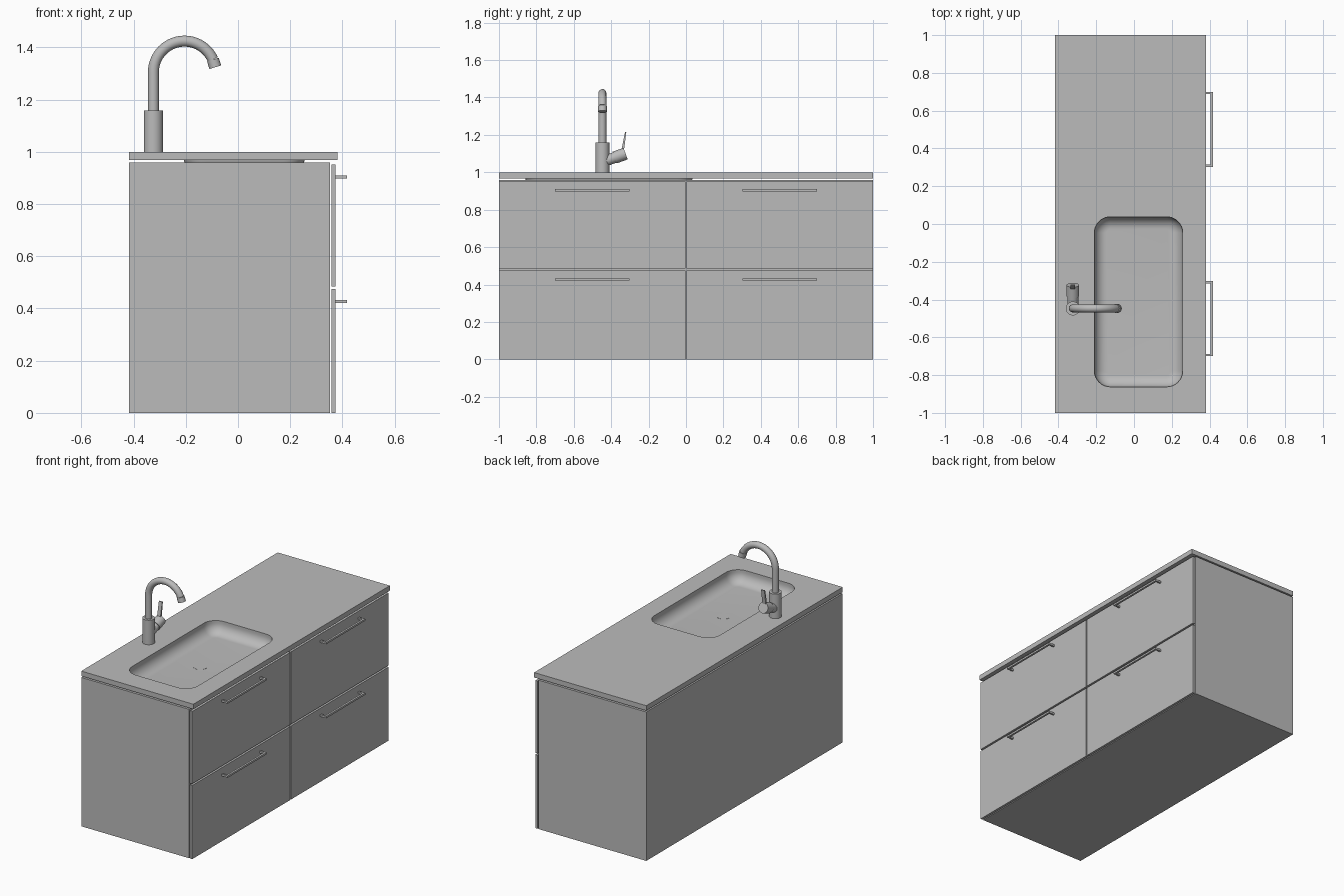
import bpy
import bmesh
from math import sin, cos, pi, radians
from mathutils import Vector

if "Cube" in bpy.data.objects:
    bpy.data.objects.remove(bpy.data.objects["Cube"], do_unlink=True)

grey = bpy.data.materials.new("plain grey")
grey.use_nodes = True
colour = (0.5, 0.5, 0.5, 1)
grey.diffuse_color = colour
grey.node_tree.nodes["Principled BSDF"].inputs["Base Color"].default_value = colour


def finish(obj, smooth=False):
    obj.data.materials.append(grey)
    if smooth:
        bpy.ops.object.select_all(action="DESELECT")
        obj.select_set(True)
        bpy.context.view_layer.objects.active = obj
        bpy.ops.object.shade_smooth_by_angle(angle=radians(35))
    return obj


def from_bmesh(name, bm, smooth=False):
    mesh = bpy.data.meshes.new(name)
    bm.to_mesh(mesh)
    bm.free()
    obj = bpy.data.objects.new(name, mesh)
    bpy.context.collection.objects.link(obj)
    return finish(obj, smooth)


def add_box(bm, lo, hi):
    lo, hi = Vector(lo), Vector(hi)
    verts = bmesh.ops.create_cube(bm, size=1)["verts"]
    for v in verts:
        v.co = (lo + hi) / 2 + v.co * (hi - lo)


def boxes(name, *bounds):
    bm = bmesh.new()
    for lo, hi in bounds:
        add_box(bm, lo, hi)
    return from_bmesh(name, bm)


def cylinder(name, start, end, radius, end_radius=None):
    start, end = Vector(start), Vector(end)
    axis = end - start
    bpy.ops.mesh.primitive_cone_add(vertices=32, radius1=radius,
                                    radius2=end_radius or radius,
                                    depth=axis.length, location=(start + end) / 2,
                                    rotation=axis.to_track_quat("Z", "Y").to_euler())
    obj = bpy.context.object
    obj.name = name
    return finish(obj, True)


# Cabinet: open-topped carcass, so the basin can hang inside
BACK, FRONT, TOP, T = -0.417, 0.352, 0.959, 0.02
boxes("cabinet",
      ((BACK, -1, 0), (FRONT, 1, T)),
      ((BACK, -1, T), (BACK + T, 1, TOP)),
      ((FRONT - T, -1, T), (FRONT, 1, TOP)),
      ((BACK + T, -1, T), (FRONT - T, T - 1, TOP)),
      ((BACK + T, 1 - T, T), (FRONT - T, 1, TOP)))

# Drawer fronts with bar handles, two columns by two rows
for row, (low, high) in {"lower": (0, 0.474), "upper": (0.485, 0.951)}.items():
    for side, s in (("right", -1), ("left", 1)):
        y0, y1 = sorted((s * 0.004, s))
        boxes(f"{row}_{side}_drawer", ((0.358, y0, low), (0.374, y1, high)))
        z0, z1 = high - 0.053, high - 0.041
        a, b = sorted((s * 0.303, s * 0.7))
        boxes(f"{row}_{side}_handle",
              ((0.404, a, z0), (0.417, b, z1)),
              ((0.374, a, z0), (0.404, a + 0.012, z1)),
              ((0.374, b - 0.012, z0), (0.404, b, z1)))

# Worktop with a sunken basin
BX, BY, HX, HY, CORNER = 0.024, -0.412, 0.234, 0.45, 0.085


def ring(bm, inset, z):
    """Rounded rectangle of vertices around the basin centre."""
    r = CORNER - inset
    out = []
    for q, (sx, sy) in enumerate(((1, 1), (-1, 1), (-1, -1), (1, -1))):
        for i in range(9):
            a = (q + i / 8) * pi / 2
            out.append(bm.verts.new((BX + sx * (HX - CORNER) + r * cos(a),
                                     BY + sy * (HY - CORNER) + r * sin(a), z)))
    return out


def loop_edges(bm, verts):
    return [bm.edges.get(p) or bm.edges.new(p)
            for p in zip(verts, verts[1:] + verts[:1])]


def wall(bm, upper, lower):
    n = len(upper)
    for i in range(n):
        j = (i + 1) % n
        bm.faces.new((upper[i], upper[j], lower[j], lower[i]))


bm = bmesh.new()
outer = []
for z, inset, normal in ((1.0, 0, 1), (0.968, 0.002, -1)):
    rect = [bm.verts.new((x, y, z)) for x, y in
            ((BACK, -1), (0.382, -1), (0.382, 1), (BACK, 1))]
    edges = loop_edges(bm, rect) + loop_edges(bm, ring(bm, inset, z))
    bmesh.ops.triangle_fill(bm, edges=edges, use_beauty=True, normal=(0, 0, normal))
    outer.append(rect)
wall(bm, outer[1], outer[0])
from_bmesh("worktop", bm)

bm = bmesh.new()
R, FLOOR = 0.065, 0.92
rings = [ring(bm, 0, 1.0)]
for i in range(11):
    a = i / 10 * pi / 2
    rings.append(ring(bm, R * (1 - cos(a)), FLOOR + R * (1 - sin(a))))
for upper, lower in zip(rings, rings[1:]):
    wall(bm, upper, lower)
bm.faces.new(rings[-1])
from_bmesh("basin", bm, True)
cylinder("drain", (0.02, -0.412, FLOOR - 0.01), (0.02, -0.412, FLOOR + 0.001), 0.041)

# Tap: body, swan neck and outlet
TX, TY = -0.324, -0.447
cylinder("tap_body", (TX, TY, 1), (TX, TY, 1.158), 0.037)

ARC, CZ = 0.119, 1.305
path = [(TX, TY, 1.15)]
for i in range(25):
    a = pi - i / 24 * radians(156)
    path.append((TX + ARC + ARC * cos(a), TY, CZ + ARC * sin(a)))
curve = bpy.data.curves.new("tap_spout", "CURVE")
curve.dimensions = "3D"
curve.bevel_depth = 0.021
curve.bevel_resolution = 6
curve.use_fill_caps = True
spline = curve.splines.new("POLY")
spline.points.add(len(path) - 1)
for p, co in zip(spline.points, path):
    p.co = (*co, 1)
spout = bpy.data.objects.new("tap_spout", curve)
bpy.context.collection.objects.link(spout)
bpy.ops.object.select_all(action="DESELECT")
spout.select_set(True)
bpy.context.view_layer.objects.active = spout
bpy.ops.object.convert(target="MESH")
finish(bpy.context.object, True)

tip = Vector(path[-1])
cylinder("tap_outlet", tip, tip + Vector((0.3, 0, -0.95)) * 0.031, 0.0235)

# Tap control: tilted neck, cap and lever
axis = Vector((0, cos(radians(20)), sin(radians(20))))
cap_end = Vector((TX, -0.323, 1.1))
cylinder("control_neck", cap_end - axis * 0.12, cap_end - axis * 0.06, 0.029)
cylinder("control_cap", cap_end - axis * 0.062, cap_end, 0.033)

bm = bmesh.new()
add_box(bm, (TX - 0.012, -0.346, 1.115), (TX + 0.012, -0.332, 1.215))
for v in bm.verts:
    if v.co.z > 1.2:
        v.co.y += 0.02 if v.co.y < -0.34 else 0.013
from_bmesh("control_lever", bm)
